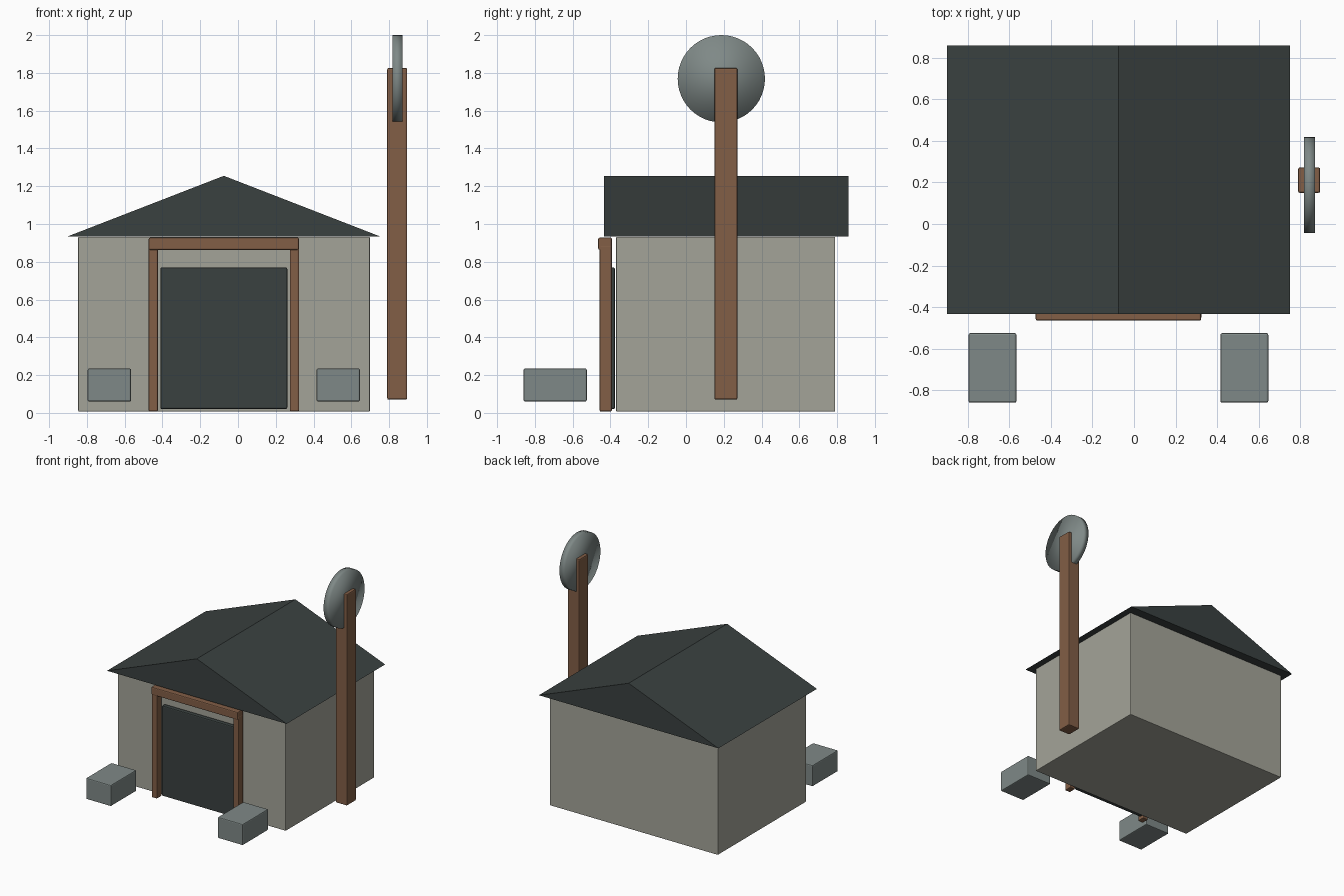
import bpy, bmesh, math
from mathutils import Matrix

if "Cube" in bpy.data.objects:
    bpy.data.objects.remove(bpy.data.objects["Cube"])


def material(name, rgb):
    m = bpy.data.materials.new(name)
    lin = [(c / 255 / 12.92) if c < 10 else ((c / 255 + 0.055) / 1.055) ** 2.4 for c in rgb]
    m.diffuse_color = (*lin, 1)
    m.use_nodes = True
    m.node_tree.nodes["Principled BSDF"].inputs["Base Color"].default_value = m.diffuse_color
    return m


PLASTER = material("pale plaster", (164, 164, 153))
SLATE = material("dark slate", (58, 65, 64))
WOOD = material("brown wood", (130, 94, 70))
STONE = material("blue grey stone", (127, 137, 135))


def finish(name, bm, mat):
    bmesh.ops.recalc_face_normals(bm, faces=bm.faces[:])
    me = bpy.data.meshes.new(name)
    bm.to_mesh(me)
    bm.free()
    me.materials.append(mat)
    ob = bpy.data.objects.new(name, me)
    bpy.context.collection.objects.link(ob)
    return ob


def box(name, x, y, z, mat, bevel=0.008):
    """Softly bevelled box given by its (min, max) range on each axis."""
    bm = bmesh.new()
    bmesh.ops.create_cube(bm, size=1)
    for v in bm.verts:
        v.co = [r[0] if c < 0 else r[1] for c, r in zip(v.co, (x, y, z))]
    bmesh.ops.bevel(bm, geom=bm.edges[:], offset=bevel, segments=2,
                    profile=0.5, affect='EDGES')
    return finish(name, bm, mat)


CX = -0.075  # centre line of the building

# Walls
box("walls", (-0.846, 0.698), (-0.37, 0.79), (0.007, 0.932), PLASTER, 0.005)

# Gabled roof: triangle profile pushed from front to back
bm = bmesh.new()
tri = [bm.verts.new((x, -0.433, z)) for x, z in ((-0.9, 0.935), (0.75, 0.935), (CX, 1.255))]
face = bm.faces.new(tri)
ext = bmesh.ops.extrude_face_region(bm, geom=[face])
bmesh.ops.translate(bm, vec=(0, 1.293, 0),
                    verts=[g for g in ext["geom"] if isinstance(g, bmesh.types.BMVert)])
finish("roof", bm, SLATE)

# Door and its timber frame
box("door", (CX - 0.336, CX + 0.336), (-0.415, -0.376), (0.02, 0.77), SLATE)
for side, s in (("left", -1), ("right", 1)):
    c = CX + s * 0.374
    box(side + "_door_post", (c - 0.025, c + 0.025), (-0.458, -0.392), (0.007, 0.89), WOOD)
box("door_lintel", (CX - 0.398, CX + 0.398), (-0.465, -0.392), (0.863, 0.928), WOOD)

# Stone blocks in front of the building
for side, s in (("left", -1), ("right", 1)):
    c = CX + s * 0.606
    box(side + "_block", (c - 0.115, c + 0.115), (-0.86, -0.525), (0.06, 0.235), STONE)

# Tall post beside the building
box("tall_post", (0.79, 0.896), (0.15, 0.272), (0.07, 1.826), WOOD)

# Round disc on the post, smooth shaded all over
bm = bmesh.new()
bmesh.ops.create_cone(bm, cap_ends=True, cap_tris=False, segments=48,
                      radius1=0.231, radius2=0.231, depth=0.053,
                      matrix=Matrix.Translation((0.844, 0.187, 1.769))
                      @ Matrix.Rotation(math.pi / 2, 4, 'Y'))
for f in bm.faces:
    f.smooth = True
finish("disc", bm, STONE)
